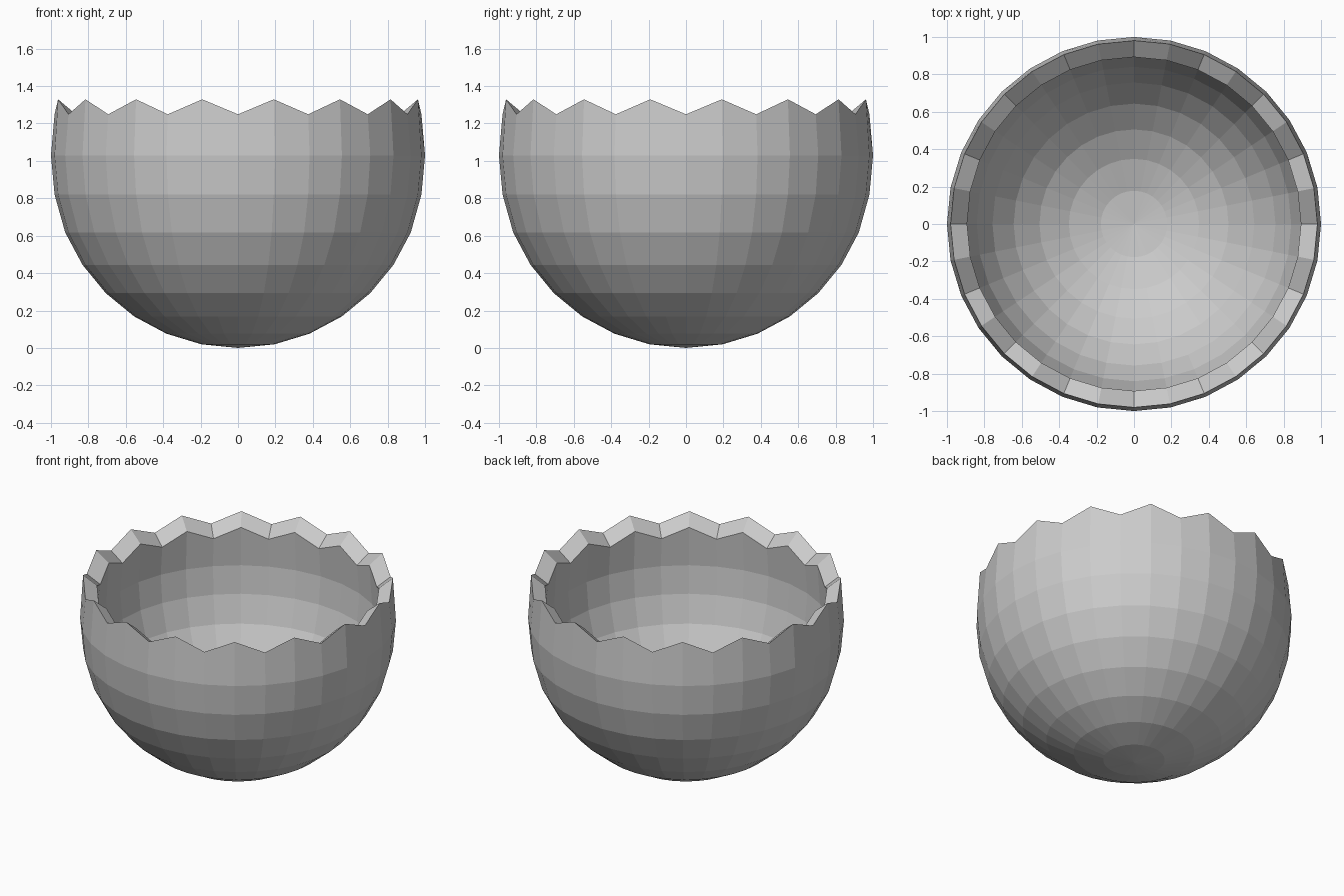
import bpy
import bmesh
import math
from mathutils import Matrix, Vector

SEGMENTS = 32
INNER_SCALE = 0.91
INNER_LIFT = 0.047

cube = bpy.data.objects.get("Cube")
if cube:
    bpy.data.objects.remove(cube, do_unlink=True)

# Grey shell material
grey = bpy.data.materials.new("shell_grey")
grey.use_nodes = True
colour = (0.6, 0.6, 0.6, 1.0)
grey.diffuse_color = colour
grey.node_tree.nodes["Principled BSDF"].inputs["Base Color"].default_value = colour

# Outer shell: a faceted sphere opened just above its equator
bm = bmesh.new()
bmesh.ops.create_uvsphere(bm, u_segments=SEGMENTS, v_segments=SEGMENTS // 2, radius=1)
bmesh.ops.delete(bm, geom=[v for v in bm.verts if v.co.z > 0.25], context="VERTS")

# Stretch the upper rings and lift every second rim point into a tooth
for v in bm.verts:
    step = round(math.atan2(v.co.y, v.co.x) / math.tau * SEGMENTS)
    if v.co.z > 0.1:
        v.co.z = 0.329 if step % 2 else 0.249
    elif v.co.z > -0.1:
        v.co.z = 0.03
    elif v.co.z > -0.25:
        v.co.z = -0.18
bmesh.ops.translate(bm, verts=bm.verts, vec=Vector((0, 0, 1)))

# Inner shell: a smaller copy, turned inside out
copy = bmesh.ops.duplicate(bm, geom=bm.verts[:] + bm.edges[:] + bm.faces[:])["geom"]
inner_verts = [g for g in copy if isinstance(g, bmesh.types.BMVert)]
inner_faces = [g for g in copy if isinstance(g, bmesh.types.BMFace)]
shrink = Matrix.Translation((0, 0, INNER_LIFT)) @ Matrix.Scale(INNER_SCALE, 4)
bmesh.ops.transform(bm, matrix=shrink, verts=inner_verts)
bmesh.ops.reverse_faces(bm, faces=inner_faces)

# Broken rim joining both shells
rim = [e for e in bm.edges if e.is_boundary]
bmesh.ops.bridge_loops(bm, edges=rim)
bmesh.ops.recalc_face_normals(bm, faces=bm.faces)

mesh = bpy.data.meshes.new("cracked_eggshell")
bm.to_mesh(mesh)
bm.free()
mesh.materials.append(grey)
shell = bpy.data.objects.new("cracked_eggshell", mesh)
bpy.context.collection.objects.link(shell)
